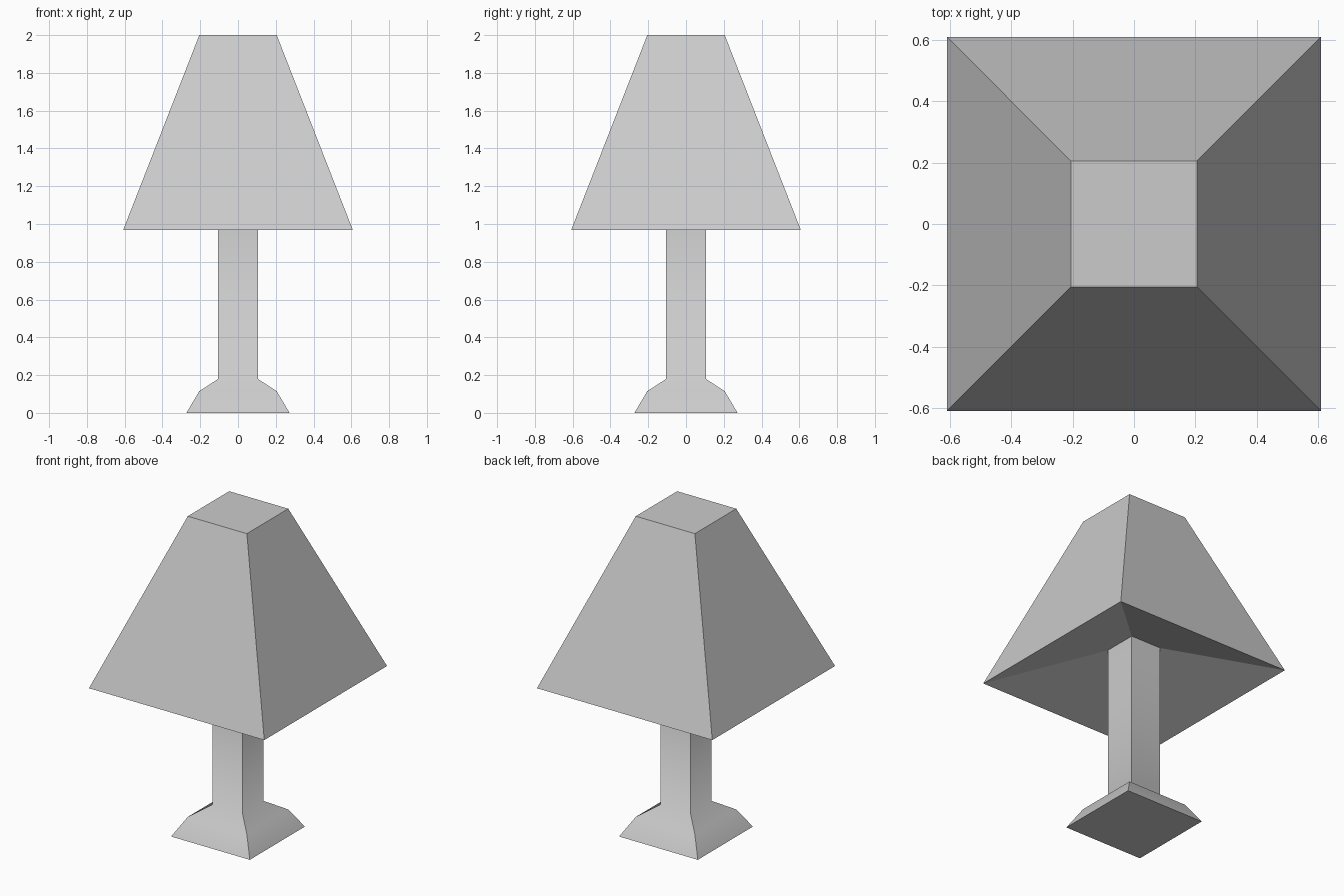
import bpy, bmesh, math

cube = bpy.data.objects.get("Cube")
if cube:
    bpy.data.objects.remove(cube, do_unlink=True)

grey = bpy.data.materials.new("light_grey")
grey.use_nodes = True
colour = (0.6, 0.6, 0.6, 1)
grey.diffuse_color = colour
grey.node_tree.nodes["Principled BSDF"].inputs["Base Color"].default_value = colour


def square_loft(name, profile, cap_start, cap_end, smooth):
    """Loft square rings given as (half width, height); corner edges stay sharp."""
    bm = bmesh.new()
    corners = [(-1, -1), (1, -1), (1, 1), (-1, 1)]
    rings = [[bm.verts.new((x * w, y * w, z)) for x, y in corners] for w, z in profile]
    for low, high in zip(rings, rings[1:]):
        for i in range(4):
            j = (i + 1) % 4
            bm.faces.new((low[i], low[j], high[j], high[i]))
    if cap_start:
        bm.faces.new(rings[0][::-1])
    if cap_end:
        bm.faces.new(rings[-1])
    bm.normal_update()
    for face in bm.faces:
        face.smooth = smooth
    # Blend along the profile, but crease the four corners and any hard turn
    for edge in bm.edges:
        a, b = edge.verts
        corner = abs(a.co.z - b.co.z) > 0.001
        edge.smooth = not (corner or edge.is_boundary
                           or edge.calc_face_angle() > math.radians(60))
    mesh = bpy.data.meshes.new(name)
    bm.to_mesh(mesh)
    bm.free()
    mesh.materials.append(grey)
    obj = bpy.data.objects.new(name, mesh)
    bpy.context.collection.objects.link(obj)


# Stepped foot flowing into the square post
square_loft("base_and_post", [(0.273, 0), (0.205, 0.115), (0.105, 0.18), (0.105, 1.15)],
            True, False, True)

# Tapered shade: recessed underside, rim, sloping sides and flat top
square_loft("lamp_shade", [(0.105, 1.15), (0.608, 0.968), (0.205, 2.0)],
            False, True, False)
